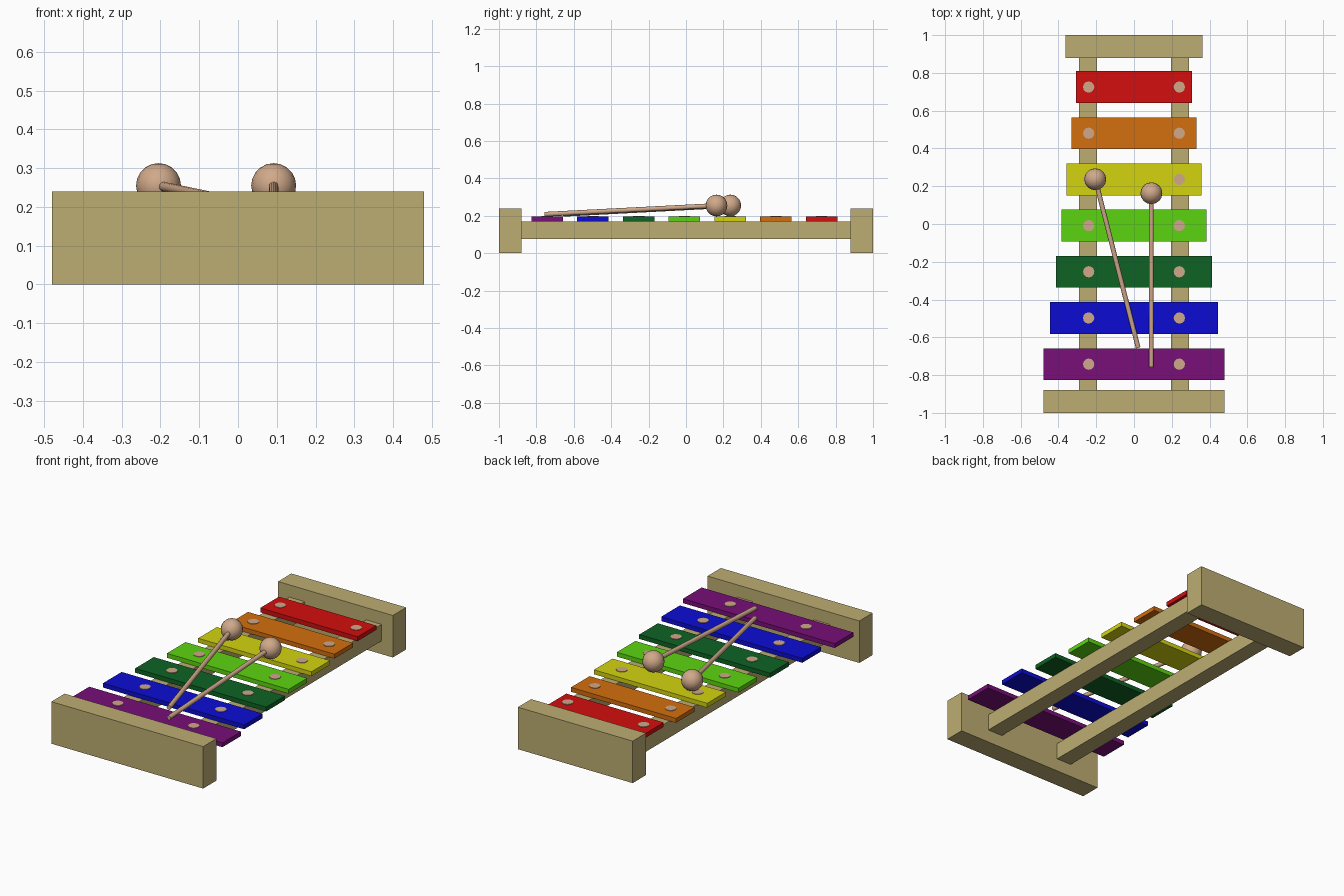
import bpy, math
from mathutils import Vector

if "Cube" in bpy.data.objects:
    bpy.data.objects.remove(bpy.data.objects["Cube"])


def lin(c):
    c /= 255
    return c / 12.92 if c <= 0.04045 else ((c + 0.055) / 1.055) ** 2.4


def material(name, r, g, b):
    m = bpy.data.materials.new(name)
    m.diffuse_color = (lin(r), lin(g), lin(b), 1)
    m.use_nodes = True
    m.node_tree.nodes["Principled BSDF"].inputs["Base Color"].default_value = m.diffuse_color
    return m


def finish(name, mat, smooth=False):
    o = bpy.context.object
    o.name = name
    o.data.materials.append(mat)
    if smooth:
        bpy.ops.object.shade_smooth_by_angle(angle=math.radians(40))
    return o


def box(name, x0, x1, y0, y1, z0, z1, mat):
    bpy.ops.mesh.primitive_cube_add(size=1, location=((x0 + x1) / 2, (y0 + y1) / 2, (z0 + z1) / 2))
    bpy.context.object.scale = (x1 - x0, y1 - y0, z1 - z0)
    bpy.ops.object.transform_apply(location=False, rotation=False, scale=True)
    return finish(name, mat)


def rod(name, a, b, r, sides, mat):
    a, b = Vector(a), Vector(b)
    d = b - a
    bpy.ops.mesh.primitive_cylinder_add(vertices=sides, radius=r, depth=d.length, location=(a + b) / 2,
                                        rotation=d.to_track_quat('Z', 'Y').to_euler())
    return finish(name, mat, True)


frame = material("frame wood", 189, 173, 114)
peg = material("mallet wood", 208, 169, 138)
colours = [("purple", 120, 14, 120), ("blue", 12, 12, 212), ("dark green", 14, 99, 35),
           ("lime green", 92, 213, 16), ("yellow", 212, 212, 16), ("orange", 211, 110, 14),
           ("red", 211, 14, 14)]
half_widths = [0.48, 0.446, 0.414, 0.385, 0.358, 0.332, 0.308]

# Frame: end blocks and two rails
box("front_block", -0.48, 0.48, -1, -0.88, 0, 0.24, frame)
box("back_block", -0.363, 0.363, 0.88, 1, 0, 0.24, frame)
for side, s in (("left", -1), ("right", 1)):
    box(side + "_rail", s * 0.243 - 0.048, s * 0.243 + 0.048, -0.885, 0.885, 0.075, 0.17, frame)

# Tone bars with two pegs each
for i, ((name, r, g, b), w) in enumerate(zip(colours, half_widths)):
    y = -0.742 + i * 0.2445
    tag = name.replace(" ", "_")
    box(tag + "_bar", -w, w, y - 0.084, y + 0.084, 0.17, 0.195, material(name, r, g, b))
    for side, s in (("left", -1), ("right", 1)):
        rod(f"{tag}_{side}_peg", (s * 0.24, y, 0.16), (s * 0.24, y, 0.198), 0.03, 12, peg)

# Mallets resting on the bars
for side, head, tip in (("left", (-0.205, 0.237, 0.255), (0.022, -0.655, 0.208)),
                        ("right", (0.092, 0.163, 0.255), (0.092, -0.757, 0.208))):
    bpy.ops.mesh.primitive_uv_sphere_add(segments=16, ring_count=10, radius=0.058, location=head)
    finish(side + "_mallet_head", peg, True)
    rod(side + "_mallet_stick", head, tip, 0.0125, 12, peg)
